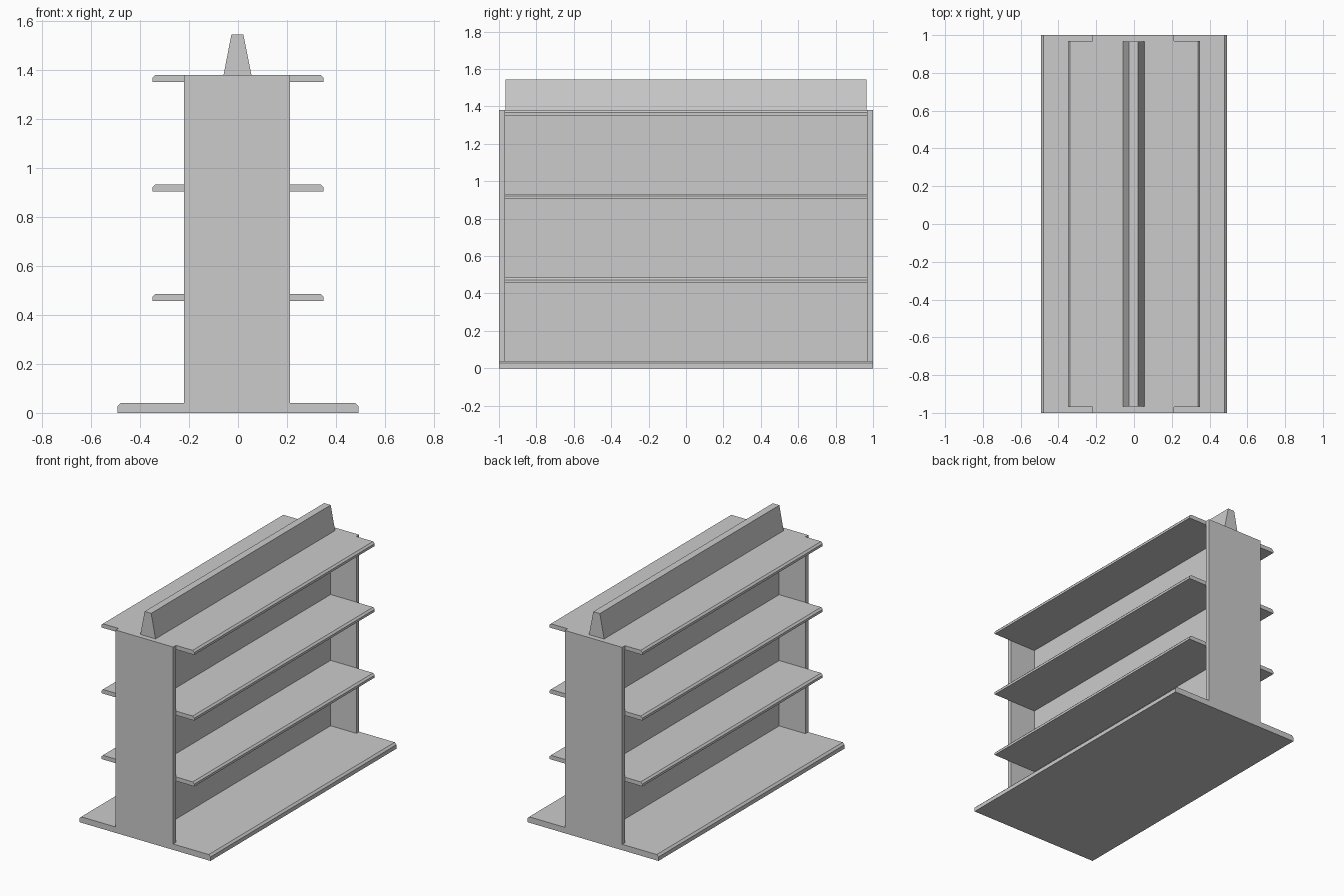
import bpy

cube = bpy.data.objects.get("Cube")
if cube:
    bpy.data.objects.remove(cube, do_unlink=True)

grey = bpy.data.materials.new("light grey metal")
grey.use_nodes = True
COLOUR = (0.6, 0.6, 0.6, 1)
grey.diffuse_color = COLOUR
grey.node_tree.nodes["Principled BSDF"].inputs["Base Color"].default_value = COLOUR


def extrude(name, profile, y0, y1):
    """Prism from a counter-clockwise x-z profile, running from y0 to y1."""
    n = len(profile)
    verts = [(x, y, z) for y in (y0, y1) for x, z in profile]
    faces = [tuple(range(n)), tuple(reversed(range(n, 2 * n)))]
    faces += [(i, i + n, (i + 1) % n + n, (i + 1) % n) for i in range(n)]
    mesh = bpy.data.meshes.new(name)
    mesh.from_pydata(verts, [], faces)
    mesh.materials.append(grey)
    obj = bpy.data.objects.new(name, mesh)
    bpy.context.collection.objects.link(obj)
    return obj


def box(x0, x1, z0, z1):
    return [(x0, z0), (x1, z0), (x1, z1), (x0, z1)]


def board(half, z0, z1, chamfer):
    """Board section with chamfered upper long edges."""
    c = chamfer
    return [(-half, z0), (half, z0), (half, z1 - c), (half - c, z1),
            (c - half, z1), (-half, z1 - c)]


TOP = 1.38        # top of the shelving
BASE = 0.04       # thickness of the plinth
INNER = 0.97      # inside face of the end panels

# Plinth and thin central divider
extrude("base", board(0.493, 0, BASE, 0.013), -1, 1)
extrude("divider", box(-0.022, 0.018, BASE, TOP - 0.028), -INNER, INNER)

# End panels
for name, y0, y1 in (("front_panel", -1, -INNER), ("back_panel", INNER, 1)):
    extrude(name, box(-0.22, 0.212, BASE, TOP), y0, y1)

# Shelves running through both sides
for name, z in (("lower_shelf", 0.485), ("middle_shelf", 0.933), ("top_shelf", TOP)):
    extrude(name, board(0.35, z - 0.028, z, 0.012), -INNER, INNER)

# Tapered ridge along the top
extrude("top_ridge", [(-0.059, TOP), (0.055, TOP), (0.022, 1.545), (-0.027, 1.545)],
        -0.965, 0.965)
